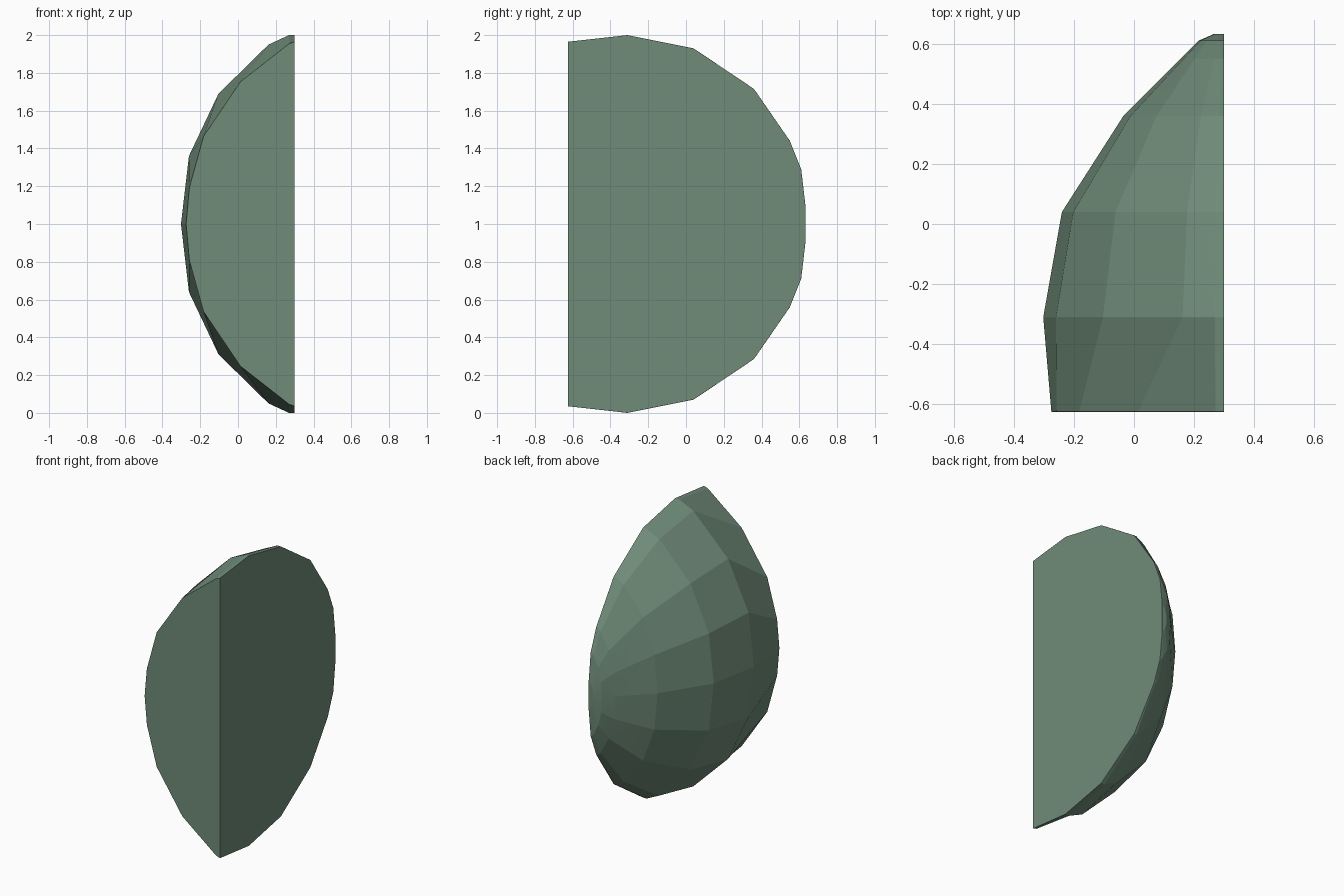
import bpy
import bmesh

cube = bpy.data.objects.get("Cube")
if cube:
    bpy.data.objects.remove(cube)

FLAT_X = 0.3

# Upper half of a cross-section: (depth from flat side, height), both 0 to 1
BODY = [(0, 1), (0.05, 1), (0.23, 0.95), (0.67, 0.69), (0.93, 0.36), (1, 0)]
FRONT = [(0, 1), (0.05, 0.99), (0.5, 0.78), (0.84, 0.48), (0.97, 0.2), (1, 0)]

# Sections from front to back: y, depth, half height, profile
SECTIONS = [
    (-0.625, 0.575, 0.965, FRONT),
    (-0.31, 0.602, 1.0, BODY),
    (0.04, 0.54, 0.93, BODY),
    (0.36, 0.335, 0.715, BODY),
    (0.55, 0.145, 0.44, BODY),
    (0.61, 0.085, 0.29, BODY),
    (0.632, 0.035, 0.10, BODY),
]


def section_ring(bm, y, depth, half, profile):
    outline = profile + [(d, -h) for d, h in reversed(profile[:-1])]
    return [bm.verts.new((FLAT_X - d * depth, y, 1 + h * half)) for d, h in outline]


# Faceted rounded skin joined between sections, closed by flat cut faces
bm = bmesh.new()
rings = [section_ring(bm, *s) for s in SECTIONS]
for a, b in zip(rings, rings[1:]):
    for i in range(len(a) - 1):
        bm.faces.new((a[i], a[i + 1], b[i + 1], b[i]))
bm.faces.new(rings[0])
bm.faces.new(rings[-1])
bm.faces.new([r[0] for r in rings] + [r[-1] for r in reversed(rings)])
bmesh.ops.recalc_face_normals(bm, faces=bm.faces)

mesh = bpy.data.meshes.new("rock_chunk")
bm.to_mesh(mesh)
bm.free()
chunk = bpy.data.objects.new("rock_chunk", mesh)
bpy.context.collection.objects.link(chunk)

# Softened facet edges
bevel = chunk.modifiers.new("soft_edges", 'BEVEL')
bevel.width = 0.012
bevel.segments = 2
bevel.limit_method = 'ANGLE'
bevel.angle_limit = 0.1
bevel.harden_normals = True
for poly in mesh.polygons:
    poly.use_smooth = True

# Grey-green colour
green = bpy.data.materials.new("grey_green")
green.use_nodes = True
colour = (0.16, 0.26, 0.19, 1)
green.diffuse_color = colour
shader = green.node_tree.nodes["Principled BSDF"]
shader.inputs["Base Color"].default_value = colour
shader.inputs["Roughness"].default_value = 0.8
mesh.materials.append(green)
